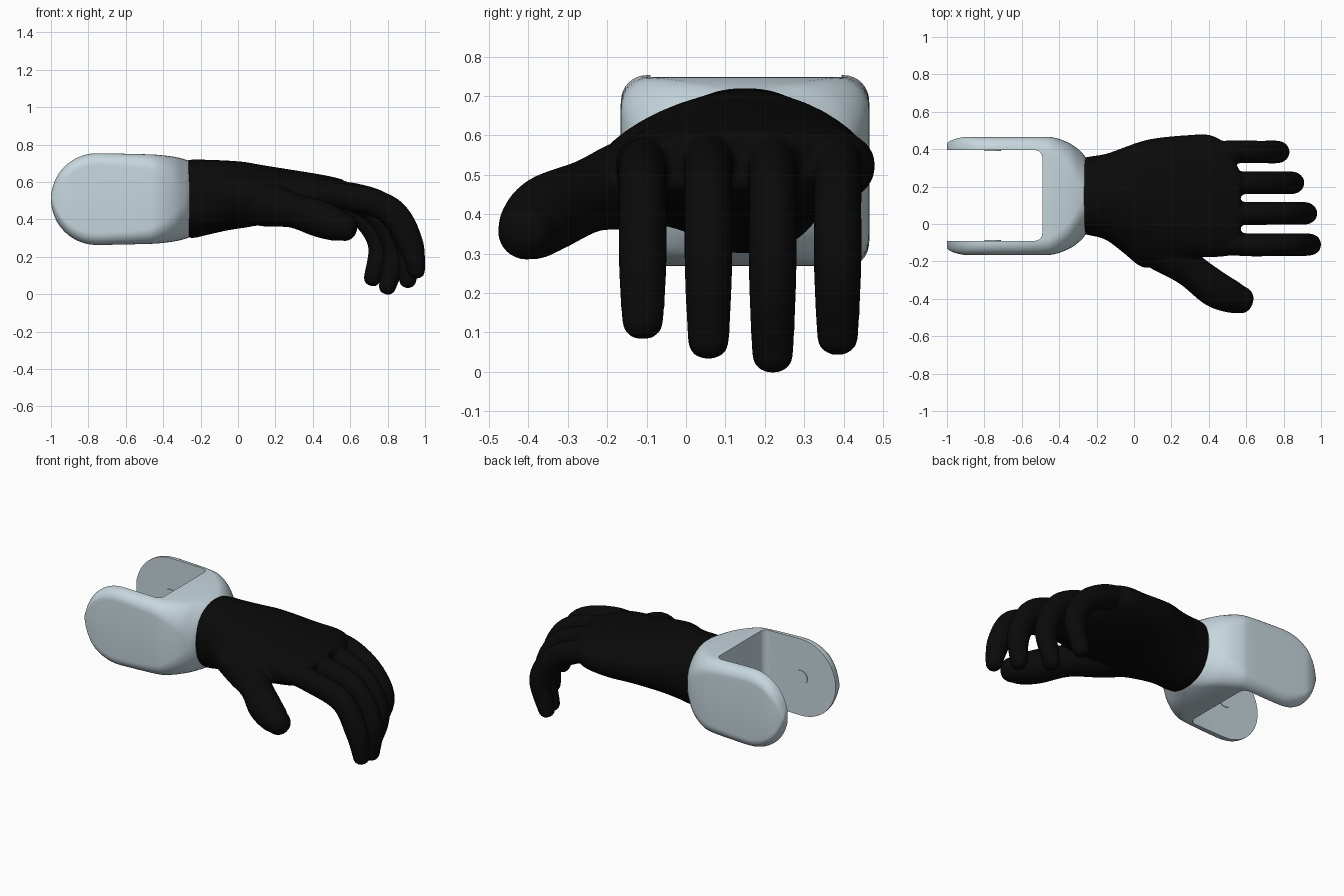
import bpy, bmesh, math
from mathutils import Vector

cube = bpy.data.objects.get("Cube")
if cube:
    bpy.data.objects.remove(cube, do_unlink=True)


def material(name, color):
    m = bpy.data.materials.new(name)
    m.use_nodes = True
    m.diffuse_color = (*color, 1)
    node = m.node_tree.nodes["Principled BSDF"]
    node.inputs["Base Color"].default_value = (*color, 1)
    node.inputs["Roughness"].default_value = 0.6
    return m


GREY = material("pale blue grey", (0.57, 0.68, 0.735))
BLACK = material("glove black", (0.003, 0.003, 0.003))


def spline(keys, steps):
    """Smooth path through rows of numbers."""
    out = []
    n = len(keys)
    for i in range(n - 1):
        p = [keys[max(0, min(n - 1, i + k))] for k in (-1, 0, 1, 2)]
        for s in range(steps):
            t = s / steps
            out.append([0.5 * (2 * b + (c - a) * t + (2 * a - 5 * b + 4 * c - d) * t * t
                               + (3 * b - a - 3 * c + d) * t ** 3) for a, b, c, d in zip(*p)])
    return out + [list(keys[-1])]


def loft(bm, rings):
    """Skin a row of equal rings and close both ends."""
    loops = [[bm.verts.new(p) for p in r] for r in rings]
    n = len(loops[0])
    for a, b in zip(loops, loops[1:]):
        for i in range(n):
            bm.faces.new((a[i], a[(i + 1) % n], b[(i + 1) % n], b[i]))
    bm.faces.new(loops[0][::-1])
    bm.faces.new(loops[-1])


def make_object(name, bm, mat):
    bmesh.ops.recalc_face_normals(bm, faces=bm.faces[:])
    me = bpy.data.meshes.new(name)
    bm.to_mesh(me)
    bm.free()
    ob = bpy.data.objects.new(name, me)
    bpy.context.collection.objects.link(ob)
    me.materials.append(mat)
    return ob


def shade(ob, degrees):
    bpy.ops.object.select_all(action="DESELECT")
    ob.select_set(True)
    bpy.context.view_layer.objects.active = ob
    bpy.ops.object.shade_smooth_by_angle(angle=math.radians(degrees))


def rounded_ring(x, w, h, r):
    """Rounded rectangle across the forearm axis."""
    pts = []
    r = min(r, 0.95 * w, 0.95 * h)
    for q, (sy, sz) in enumerate(((1, 1), (-1, 1), (-1, -1), (1, -1))):
        for k in range(9):
            a = math.pi / 2 * (q + k / 8)
            pts.append(Vector((x, 0.15 + sy * (w - r) + r * math.cos(a),
                               0.508 + sz * (h - r) + r * math.sin(a))))
    return pts


# Forked bracket: round fork ends, tapering to a cuff at the wrist
sections = []
for i in range(1, 17):
    a = math.pi / 2 * i / 16
    sections.append((-0.755 - 0.245 * math.cos(a), 0.275 + 0.04 * min(1, math.sin(a) * 1.3),
                     0.245 * math.sin(a), 0.065))
sections += spline([(-0.72, 0.315, 0.245, 0.065), (-0.5, 0.316, 0.24, 0.08),
                    (-0.42, 0.31, 0.236, 0.105), (-0.34, 0.279, 0.226, 0.15),
                    (-0.285, 0.238, 0.213, 0.19), (-0.26, 0.208, 0.203, 0.19)], 6)
bm = bmesh.new()
loft(bm, [rounded_ring(*s) for s in sections])
bracket = make_object("forked_bracket", bm, GREY)

# Slot between the fork arms, with rounded inner corners
bm = bmesh.new()
bmesh.ops.create_cube(bm, size=1)
for v in bm.verts:
    v.co = Vector((-0.845 + 0.71 * v.co.x, 0.1525 + 0.485 * v.co.y, 0.508 + v.co.z))
edges = [e for e in bm.edges if all(v.co.x > -0.6 for v in e.verts)
         and abs(e.verts[0].co.z - e.verts[1].co.z) > 0.5]
bmesh.ops.bevel(bm, geom=edges, offset=0.04, segments=6, profile=0.5, affect="EDGES")
slot = make_object("slot_cutter", bm, GREY)
slot.hide_render = True
cut = bracket.modifiers.new("slot", "BOOLEAN")
cut.operation = "DIFFERENCE"
cut.solver = "EXACT"
cut.object = slot
bpy.context.view_layer.objects.active = bracket
bpy.ops.object.modifier_apply(modifier="slot")
bpy.data.objects.remove(slot, do_unlink=True)
shade(bracket, 35)

# Round pivot plates on the inner arm faces
for name, y in (("right_pivot", -0.09), ("left_pivot", 0.395)):
    bm = bmesh.new()
    bmesh.ops.create_cone(bm, cap_ends=True, segments=32, radius1=0.045, radius2=0.045, depth=0.009)
    for v in bm.verts:
        v.co = Vector((-0.755 + v.co.x, y + v.co.z, 0.508 + v.co.y))
    shade(make_object(name, bm, GREY), 35)

# Gloved hand: palm and digits lofted, then fused into one skin
hand = bmesh.new()


def palm_ring(x, y0, y1, z0, z1, peak):
    """Oval section; a higher peak makes the back of the hand slope away more."""
    pts = []
    mid = (y0 + y1) / 2
    for k in range(40):
        a = math.tau * k / 40
        c, s = math.cos(a), math.sin(a)
        y = mid + (y1 - y0) / 2 * math.copysign(abs(c) ** 0.9, c) + (0.15 - mid) * max(s, 0)
        z = (z0 + z1) / 2 + (z1 - z0) / 2 * math.copysign(abs(s) ** (peak if s > 0 else 0.85), s)
        pts.append(Vector((x, y, z)))
    return pts


palm = [(-0.29, -0.05, 0.35, 0.31, 0.71, 0.85), (-0.24, -0.06, 0.36, 0.3, 0.72, 0.85),
        (-0.15, -0.085, 0.375, 0.32, 0.718, 1), (-0.05, -0.16, 0.41, 0.342, 0.714, 1.3),
        (0.04, -0.23, 0.44, 0.356, 0.706, 1.4), (0.13, -0.225, 0.46, 0.37, 0.69, 1.25),
        (0.28, -0.18, 0.475, 0.38, 0.666, 1), (0.41, -0.178, 0.475, 0.405, 0.645, 0.8),
        (0.5, -0.172, 0.41, 0.43, 0.628, 0.75), (0.57, -0.16, 0.25, 0.465, 0.61, 0.75)]
loft(hand, [palm_ring(*p) for p in spline(palm, 4)])


def digit(keys):
    """Oval tube through rows of x, y, z, radius and depth ratio, with a blunt tip."""
    path = spline(keys, 6)
    *end, r, depth = path[-1]
    way = (Vector(end) - Vector(path[-2][:3])).normalized()
    for k in range(1, 6):
        a = math.pi / 2 * k / 5.3
        path.append([*(Vector(end) + way * r * 0.9 * math.sin(a)), r * math.cos(a) ** 0.8, depth])
    rings = []
    for i, p in enumerate(path):
        t = (Vector(path[min(i + 1, len(path) - 1)][:3]) - Vector(path[max(i - 1, 0)][:3])).normalized()
        side = Vector((0, 1, 0))
        side = (side - t * side.dot(t)).normalized()
        up = t.cross(side) * p[4]
        rings.append([Vector(p[:3]) + p[3] * (side * math.cos(a) + up * math.sin(a))
                      for a in (math.tau * k / 20 for k in range(20))])
    loft(hand, rings)


# Four fingers: y position, then x and z of knuckle, middle joint, end joint, tip
fingers = [(-0.11, (0.58, 0.52), (0.815, 0.448), (0.92, 0.275), (0.953, 0.13)),
           (0.057, (0.58, 0.53), (0.8, 0.452), (0.908, 0.265), (0.908, 0.08)),
           (0.22, (0.55, 0.53), (0.745, 0.438), (0.842, 0.25), (0.8, 0.045)),
           (0.385, (0.5, 0.52), (0.67, 0.425), (0.763, 0.27), (0.72, 0.09))]
for y, knuckle, middle, end, tip in fingers:
    digit([(0.36, y * 0.9 + 0.015, 0.53, 0.06, 1), (knuckle[0], y, knuckle[1], 0.062, 1.15),
           (middle[0], y, middle[1], 0.061, 1.2), (end[0], y, end[1], 0.061, 1.15),
           (tip[0], y, tip[1], 0.053, 0.9)])

# Thumb reaching forward and down from the palm edge
digit([(0.02, -0.07, 0.49, 0.11, 1), (0.16, -0.145, 0.475, 0.115, 1), (0.3, -0.245, 0.447, 0.094, 1),
       (0.43, -0.345, 0.405, 0.099, 1), (0.52, -0.388, 0.372, 0.089, 1),
       (0.57, -0.405, 0.357, 0.074, 1)])

glove = make_object("gloved_hand", hand, BLACK)
remesh = glove.modifiers.new("fuse", "REMESH")
remesh.mode = "VOXEL"
remesh.voxel_size = 0.011
relax = glove.modifiers.new("relax", "SMOOTH")
relax.factor = 0.5
relax.iterations = 4
bpy.context.view_layer.objects.active = glove
for mod in ("fuse", "relax"):
    bpy.ops.object.modifier_apply(modifier=mod)
shade(glove, 60)
